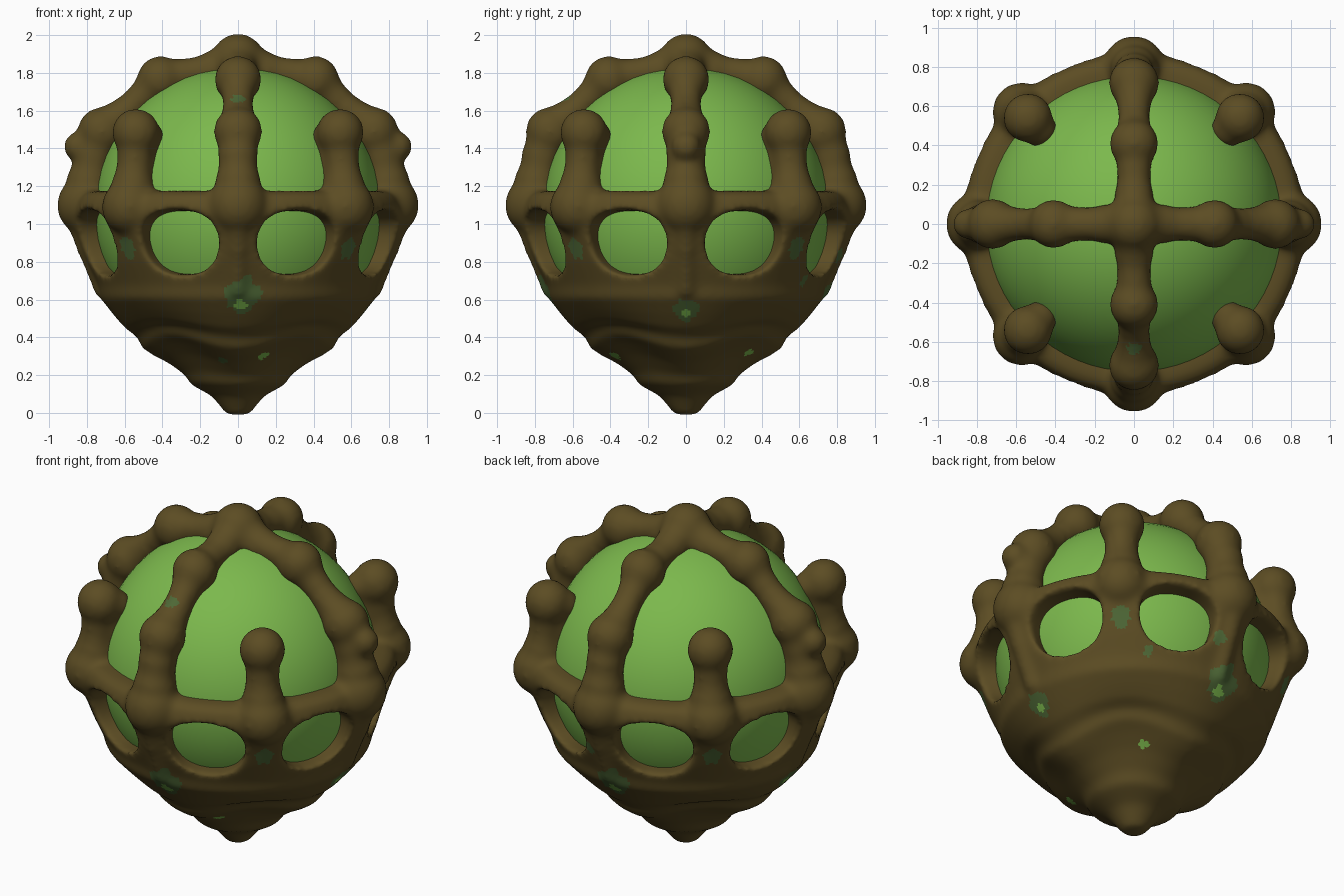
import bpy, bmesh, math
from mathutils import Vector, Matrix

if "Cube" in bpy.data.objects:
    bpy.data.objects.remove(bpy.data.objects["Cube"], do_unlink=True)


def material(name, rgb):
    m = bpy.data.materials.new(name)
    m.use_nodes = True
    m.diffuse_color = (*rgb, 1)
    bsdf = m.node_tree.nodes["Principled BSDF"]
    bsdf.inputs["Base Color"].default_value = (*rgb, 1)
    bsdf.inputs["Roughness"].default_value = 0.8
    return m


BROWN = material("bark brown", (0.107, 0.073, 0.017))
MOSS = material("dark moss", (0.075, 0.135, 0.036))
GREEN = material("leaf green", (0.2, 0.48, 0.073))


def make_object(name, bm, *mats):
    mesh = bpy.data.meshes.new(name)
    bm.to_mesh(mesh)
    bm.free()
    for m in mats:
        mesh.materials.append(m)
    ob = bpy.data.objects.new(name, mesh)
    bpy.context.collection.objects.link(ob)
    return ob


def polar(r, angle, z):
    return Vector((r * math.cos(angle), r * math.sin(angle), z))


def ball(bm, p, r):
    bmesh.ops.create_icosphere(bm, subdivisions=3, radius=r, matrix=Matrix.Translation(p))


def limb(bm, angle, joints):
    """Knobbly branch through (radius from axis, height, thickness) joints."""
    pts = [(polar(r, angle, z), t) for r, z, t in joints]
    for p, t in pts:
        ball(bm, p, t)
    for (a, ta), (b, tb) in zip(pts, pts[1:]):
        turn = (b - a).to_track_quat('Z', 'Y').to_matrix().to_4x4()
        bmesh.ops.create_cone(bm, cap_ends=True, segments=20, radius1=ta * 0.92,
                              radius2=tb * 0.92, depth=(b - a).length,
                              matrix=Matrix.Translation((a + b) / 2) @ turn)


# Inner globe
bm = bmesh.new()
bmesh.ops.create_uvsphere(bm, u_segments=64, v_segments=32, radius=0.76,
                          matrix=Matrix.Translation((0, 0, 1.07)))
for f in bm.faces:
    f.smooth = True
make_object("inner_globe", bm, GREEN)

# Lower husk: lathed profile with lips that rise between the four sides
bm = bmesh.new()
profile = [(0.06, -0.01), (0.14, 0.09), (0.25, 0.15), (0.28, 0.2), (0.37, 0.265),
           (0.45, 0.305), (0.51, 0.345), (0.53, 0.4), (0.6, 0.45), (0.66, 0.52), (0.73, 0.61),
           (0.74, 0.67), (0.8, 0.8), (0.86, 0.96), (0.875, 1.08), (0.85, 1.15), (0.8, 1.175)]
SIDES = 64
rings = []
for r, z in profile:
    lift = 0.08 * max(0, 1 - abs(r - 0.48) / 0.25)
    ring = []
    for i in range(SIDES):
        a = math.tau * i / SIDES
        wave = (1 - math.cos(4 * a)) / 2
        ring.append(bm.verts.new(polar(r, a, z + lift * wave)))
    rings.append(ring)
for low, high in zip(rings, rings[1:]):
    for i in range(SIDES):
        j = (i + 1) % SIDES
        bm.faces.new((low[i], low[j], high[j], high[i]))
bm.faces.new(rings[0][::-1])
bm.faces.new(rings[-1])

# Arches, side knobs, corner posts and lower ribs
for k in range(4):
    side = k * math.pi / 2
    corner = side + math.pi / 4
    limb(bm, side, [(0.8, 1.1, 0.16), (0.79, 1.22, 0.122), (0.765, 1.36, 0.108),
                    (0.72, 1.49, 0.13), (0.575, 1.61, 0.085), (0.52, 1.66, 0.085),
                    (0.41, 1.765, 0.126), (0.28, 1.79, 0.09), (0.15, 1.81, 0.1),
                    (0, 1.87, 0.14)])
    limb(bm, side, [(0.82, 1.12, 0.13), (0.855, 1.09, 0.105)])
    if k % 2 == 0:
        limb(bm, side, [(0.76, 1.42, 0.075), (0.845, 1.41, 0.08)])
    else:
        limb(bm, side, [(0.15, 0.2, 0.06), (0.205, 0.185, 0.05)])
    limb(bm, corner, [(0.81, 1.09, 0.15), (0.79, 1.2, 0.115), (0.775, 1.35, 0.095),
                      (0.765, 1.485, 0.127)])
    # Web that joins each post to the globe
    limb(bm, corner, [(0.74, 1.15, 0.1), (0.71, 1.32, 0.085), (0.68, 1.46, 0.09)])
    limb(bm, side, [(0.72, 0.66, 0.05), (0.8, 0.88, 0.06), (0.84, 1.05, 0.09)])
cage = make_object("husk_cage", bm, BROWN)

# Window cutter: eight rounded openings that flare outwards under the rim
bm = bmesh.new()
for k in range(8):
    a = math.pi / 8 + k * math.pi / 4
    shape = []
    for i in range(32):
        t = math.tau * i / 32
        c, s = math.cos(t), math.sin(t)
        u = math.copysign(abs(c) ** 0.85, c) * 0.205
        v = math.copysign(abs(s) ** 0.85, s) * 0.165
        shape.append((u * (1 + 0.5 * v), v))
    across = Vector((-math.sin(a), math.cos(a), 0))
    inner, outer = [[bm.verts.new(polar(r, a, 0.9 + v * grow) + across * u * grow)
                     for u, v in shape] for r, grow in ((0.58, 0.97), (1.1, 1.15))]
    for i in range(32):
        j = (i + 1) % 32
        bm.faces.new((inner[i], inner[j], outer[j], outer[i]))
    bm.faces.new(inner[::-1])
    bm.faces.new(outer)
bmesh.ops.recalc_face_normals(bm, faces=bm.faces)
cutter = make_object("window_cutter", bm)
cutter.hide_render = True


# Fuse everything into one organic skin
def fuse():
    m = cage.modifiers.new("fuse", 'REMESH')
    m.mode = 'VOXEL'
    m.voxel_size = 0.016


fuse()
cut = cage.modifiers.new("windows", 'BOOLEAN')
cut.operation = 'DIFFERENCE'
cut.object = cutter
fuse()
soft = cage.modifiers.new("soften", 'SMOOTH')
soft.factor = 0.5
soft.iterations = 14
graph = bpy.context.evaluated_depsgraph_get()
skin = bpy.data.meshes.new_from_object(cage.evaluated_get(graph))
cage.modifiers.clear()
cage.data = skin
bpy.data.objects.remove(cutter, do_unlink=True)
skin.materials.clear()
for m in (BROWN, MOSS, GREEN):
    skin.materials.append(m)

# Moss patches: (angle in degrees, radius, height, size, material slot)
patches = [(45 + 90 * k, 0.84, 0.86, 0.05, 1) for k in range(4)]
for deg in (-90, 90):
    patches += [(deg + 1, 0.72, 0.55, 0.04, 2), (deg, 0.72, 0.52, 0.03, 2),
                (deg + 2, 0.74, 0.61, 0.09, 1)]
for deg in (0, 180):
    patches += [(deg, 0.67, 0.52, 0.024, 2), (deg, 0.68, 0.54, 0.062, 1)]
patches += [(-102, 0.38, 0.28, 0.025, 1), (-70, 0.4, 0.3, 0.028, 2), (57, 0.4, 0.31, 0.028, 2),
            (56, 0.76, 0.7, 0.025, 1), (85, 0.83, 0.82, 0.035, 1), (-90, 0.63, 1.65, 0.035, 1)]
spots = [(polar(r, math.radians(deg), z), size, slot) for deg, r, z, size, slot in patches]
for f in skin.polygons:
    f.use_smooth = True
    f.material_index = 0
    for centre, size, slot in spots:
        d = f.center - centre
        # Ragged outline, a little taller than wide
        edge = size * (1.05 + 0.15 * math.sin(5 * math.atan2(d.z, d.x + d.y)))
        if Vector((d.x, d.y, d.z * 0.8)).length < edge:
            f.material_index = slot
            break
